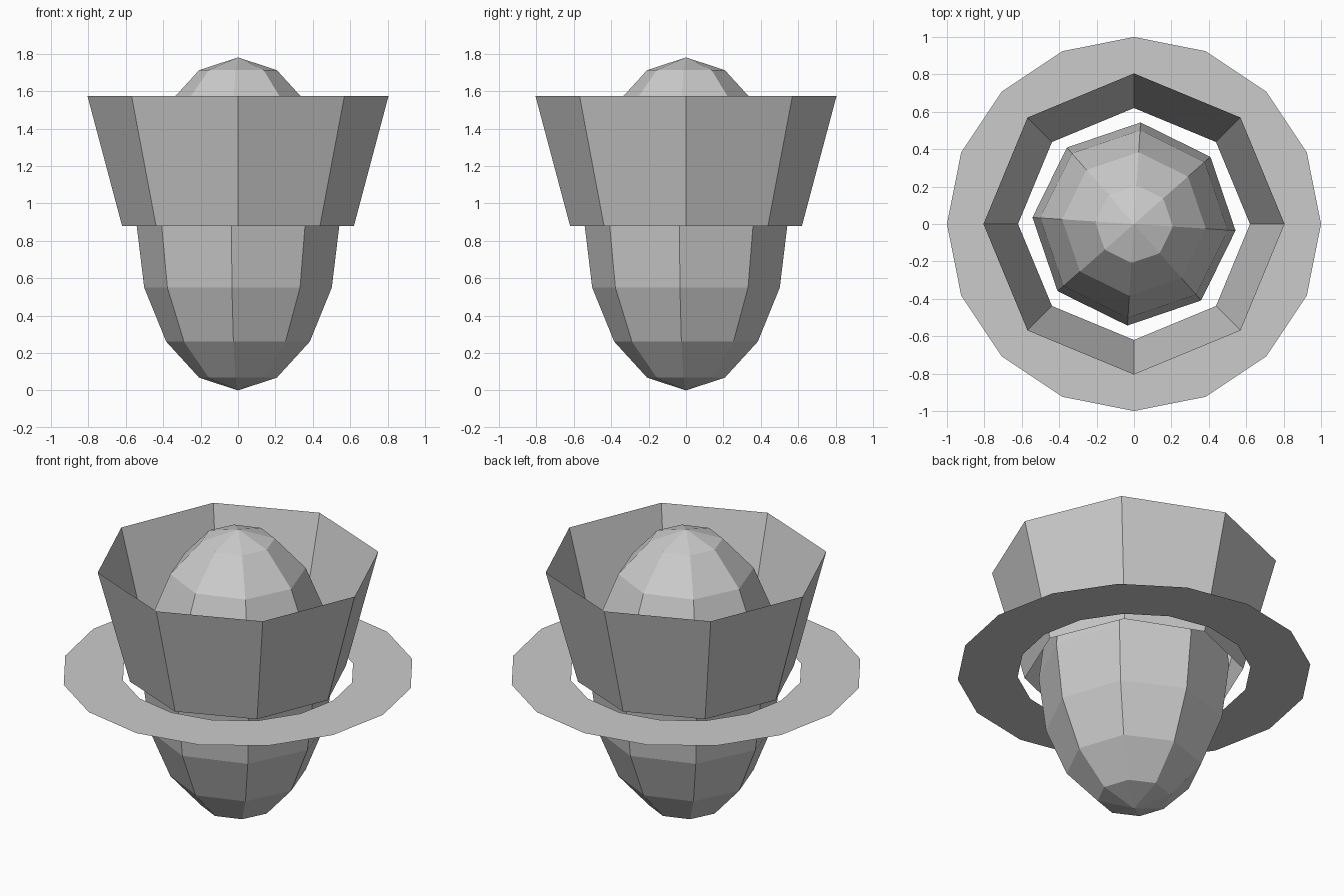
import bpy
import bmesh
from math import cos, sin, pi, radians

cube = bpy.data.objects.get("Cube")
if cube:
    bpy.data.objects.remove(cube, do_unlink=True)

grey = bpy.data.materials.new("plain_grey")
grey.use_nodes = True
grey.diffuse_color = (0.6, 0.6, 0.6, 1)
grey.node_tree.nodes["Principled BSDF"].inputs["Base Color"].default_value = grey.diffuse_color

MID = 0.89  # height of the body's equator


def finish(name, bm):
    mesh = bpy.data.meshes.new(name)
    bm.to_mesh(mesh)
    bm.free()
    mesh.materials.append(grey)
    obj = bpy.data.objects.new(name, mesh)
    bpy.context.collection.objects.link(obj)
    return obj


def band(name, sides, lower, upper):
    """Open strip of faces between two (radius, height) loops."""
    bm = bmesh.new()
    loops = [[bm.verts.new((r * cos(2 * pi * i / sides), r * sin(2 * pi * i / sides), z))
              for i in range(sides)] for r, z in (lower, upper)]
    for i in range(sides):
        j = (i + 1) % sides
        bm.faces.new((loops[0][i], loops[0][j], loops[1][j], loops[1][i]))
    return finish(name, bm)


# Egg-shaped faceted body, turned slightly about its axis
bm = bmesh.new()
bmesh.ops.create_uvsphere(bm, u_segments=8, v_segments=8, radius=1)
body = finish("body", bm)
body.scale = (0.544, 0.544, MID)
body.location.z = MID
body.rotation_euler.z = radians(-3.7)

# Flared open collar around the upper body
band("collar", 8, (0.62, 0.88), (0.805, 1.575))

# Flat ring around the equator
band("flat_ring", 16, (1.0, MID), (0.66, MID))
